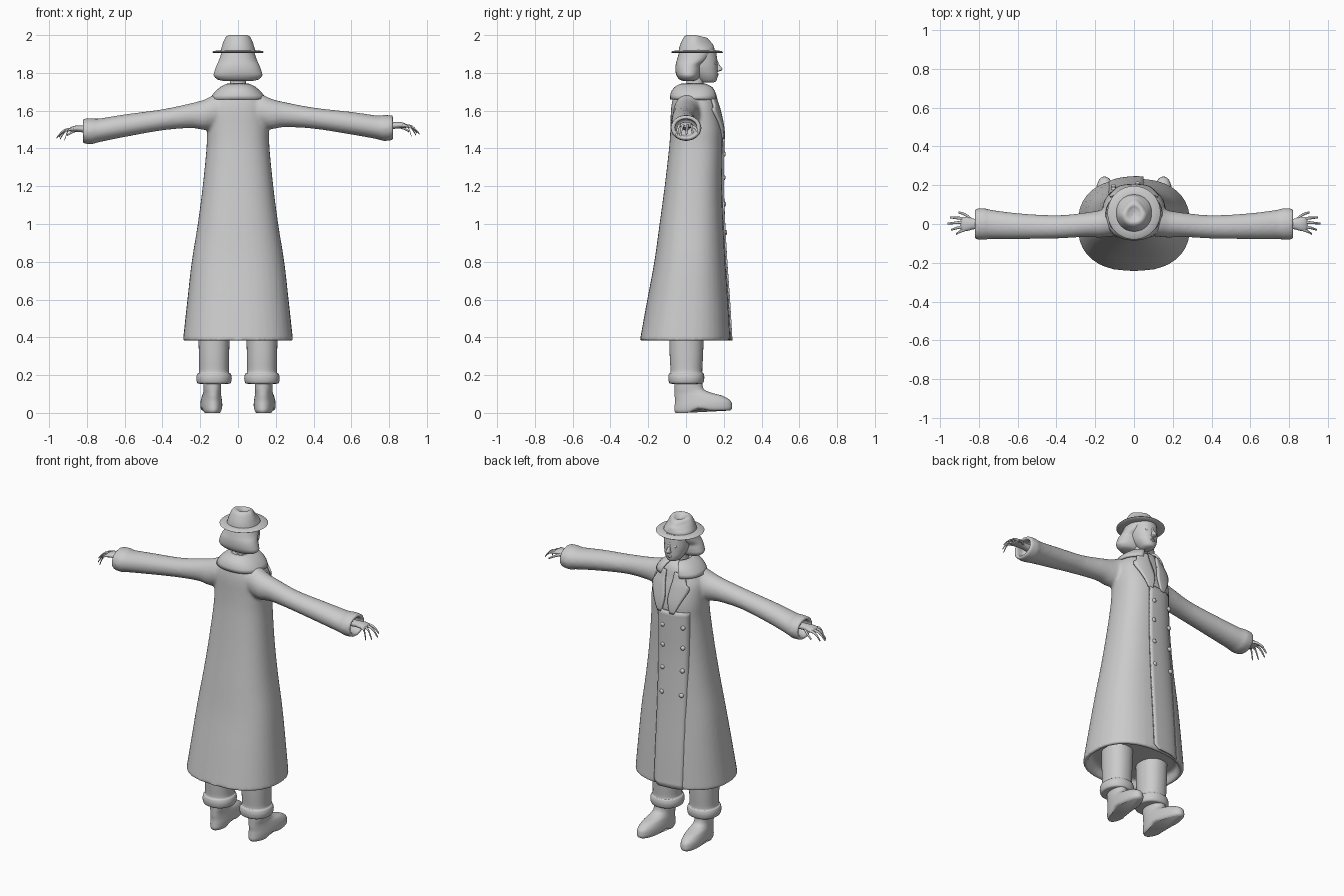
import bpy
import math
from mathutils import Vector

if "Cube" in bpy.data.objects:
    bpy.data.objects.remove(bpy.data.objects["Cube"])

grey = bpy.data.materials.new("plain_grey")
grey.use_nodes = True
grey.diffuse_color = (0.6, 0.6, 0.6, 1)
grey.node_tree.nodes["Principled BSDF"].inputs["Base Color"].default_value = (0.6, 0.6, 0.6, 1)


def finish(name, verts, faces, angle=50):
    mesh = bpy.data.meshes.new(name)
    mesh.from_pydata([tuple(v) for v in verts], [], faces)
    mesh.materials.append(grey)
    obj = bpy.data.objects.new(name, mesh)
    bpy.context.collection.objects.link(obj)
    bpy.ops.object.select_all(action="DESELECT")
    obj.select_set(True)
    bpy.context.view_layer.objects.active = obj
    bpy.ops.object.mode_set(mode="EDIT")
    bpy.ops.mesh.select_all(action="SELECT")
    bpy.ops.mesh.normals_make_consistent(inside=False)
    bpy.ops.object.mode_set(mode="OBJECT")
    bpy.ops.object.shade_smooth_by_angle(angle=math.radians(angle))
    return obj


def loft(name, *tubes, angle=50):
    """Skin each tube (a list of rings) and cap its ends."""
    verts, faces = [], []
    for rings in tubes:
        base, n = len(verts), len(rings[0])
        verts += [p for ring in rings for p in ring]
        for r in range(len(rings) - 1):
            a = base + r * n
            faces += [(a + i, a + (i + 1) % n, a + n + (i + 1) % n, a + n + i) for i in range(n)]
        faces.append(tuple(range(base + n - 1, base - 1, -1)))
        last = base + (len(rings) - 1) * n
        faces.append(tuple(range(last, last + n)))
    return finish(name, verts, faces, angle)


def sheet(name, grid, thickness):
    n = len(grid[0])
    faces = [(r * n + i, r * n + i + 1, (r + 1) * n + i + 1, (r + 1) * n + i)
             for r in range(len(grid) - 1) for i in range(n - 1)]
    obj = finish(name, [p for row in grid for p in row], faces)
    mod = obj.modifiers.new("thickness", "SOLIDIFY")
    mod.thickness, mod.offset = thickness, 0
    return obj


def refine(rows, k=5):
    """Catmull-Rom through rows of numbers."""
    out = []
    for i in range(len(rows) - 1):
        quad = [rows[max(i - 1, 0)], rows[i], rows[i + 1], rows[min(i + 2, len(rows) - 1)]]
        for s in range(k):
            t = s / k
            out.append([b + t / 2 * (c - a + t * (2 * a - 5 * b + 4 * c - d + t * (3 * (b - c) + d - a)))
                        for a, b, c, d in zip(*quad)])
    return out + [list(rows[-1])]


def power(v, p):
    return math.copysign(abs(v) ** (2 / p), v)


def level(z, hx, back, front, cx=0, p=2.2, n=40):
    """Horizontal rounded ring from back to front."""
    yc, ry = (back + front) / 2, (front - back) / 2
    turns = [2 * math.pi * i / n for i in range(n)]
    return [Vector((cx + hx * power(math.cos(a), p), yc + ry * power(math.sin(a), p), z)) for a in turns]


def upright(x, y, z, ry, rz, n=28):
    """Ring across an arm."""
    turns = [2 * math.pi * i / n for i in range(n)]
    return [Vector((x, y + ry * math.cos(a), z + rz * math.sin(a))) for a in turns]


# Coat body: height, half width, back, front
COAT = refine([(.38, .292, -.245, .235), (.6, .268, -.205, .222), (.8, .245, -.168, .208),
               (1, .213, -.14, .197), (1.2, .187, -.113, .19), (1.4, .167, -.09, .192),
               (1.5, .165, -.083, .192), (1.6, .16, -.08, .172), (1.65, .14, -.073, .157),
               (1.69, .11, -.063, .147), (1.72, .078, -.045, .13), (1.738, .052, -.02, .1)])


def coat_at(z):
    for a, b in zip(COAT, COAT[1:]):
        if z <= b[0]:
            t = (z - a[0]) / (b[0] - a[0])
            return [u + (v - u) * t for u, v in zip(a, b)]
    return COAT[-1]


def coat_front(x, z):
    _, hx, back, front = coat_at(z)
    yc = (back + front) / 2
    return yc + (front - yc) * max(0, 1 - abs(x / hx) ** 2.4) ** (1 / 2.4)


lining = [level(.43, .25, -.2, .19, p=2.4), level(.38, .27, -.222, .212, p=2.4)]
body = lining + [level(*row, p=2.4) for row in COAT]

# Sleeves: distance along x, centre y and z, radii; the last rings turn into the cuff
SLEEVE = refine([(.04, .02, 1.6, .075, .085), (.12, .01, 1.595, .075, .09), (.18, 0, 1.58, .07, .08),
                 (.25, -.004, 1.576, .063, .066), (.4, -.015, 1.556, .06, .056),
                 (.6, -.011, 1.527, .067, .06), (.74, -.002, 1.503, .076, .063),
                 (.77, 0, 1.5, .082, .069), (.82, 0, 1.5, .08, .066)])
MOUTH = [(.825, 0, 1.5, .06, .047), (.76, 0, 1.505, .056, .043)]


def tilt(side, x):
    return side * .011 * x


def sleeve(side):
    return [upright(side * x, y, z + tilt(side, x), ry, rz) for x, y, z, ry, rz in SLEEVE + MOUTH]


coat = loft("coat", body, sleeve(1), sleeve(-1))
merge = coat.modifiers.new("merge", "REMESH")
merge.mode, merge.voxel_size, merge.use_smooth_shade = "VOXEL", .009, True
soft = coat.modifiers.new("soften", "SMOOTH")
soft.factor, soft.iterations = .5, 8

# Overlapping front flap with its free edge beside the middle
flap = []
for i in range(41):
    z = .383 + i * .027
    edge = .05 - (.03 if i == 0 else 0)
    columns = [-.13 + (edge + .13) * j / 8 for j in range(9)]
    flap.append([Vector((x, coat_front(x, z) - .006 + .014 * (j / 8) ** .5, z)) for j, x in enumerate(columns)])
sheet("front_flap", flap, .009)

# Two columns of buttons
for x in (.02, -.105):
    for z in (1.37, 1.245, 1.105, .955):
        y = coat_front(x, z)
        dome = [(.004, .013), (.014, .013), (.019, .007)]
        rings = [[Vector((x + r * math.cos(a * math.pi / 6), y + d, z + r * math.sin(a * math.pi / 6)))
                  for a in range(12)] for d, r in dome]
        loft("button", rings)

# Lapels and turned-down collar
for side in (1, -1):
    rows = refine([(1.69, .03, .09), (1.63, .025, .105), (1.6, .02, .125), (1.53, .012, .095), (1.45, .03, .055)], 4)
    grid = [[Vector((side * x, coat_front(x, z) + .007, z)) for x in [a + (b - a) * j / 6 for j in range(7)]]
            for z, a, b in rows]
    sheet("lapel", grid, .012)
collar = []
for z, grow in ((1.66, .008), (1.68, .012), (1.7, .014), (1.72, .013), (1.734, .008), (1.738, 0)):
    _, hx, back, front = coat_at(z)
    ring = level(z, hx + grow, back - grow, front + grow, p=2.3, n=48)
    collar.append([ring[(15 + i) % 48] for i in range(43)])
sheet("collar", collar, .012)

# Neck, head and face
loft("neck", [level(*r) for r in ((1.69, .05, -.005, .1), (1.73, .042, 0, .09), (1.8, .042, .01, .1))])
HEAD = refine([(1.748, .018, .09, .14), (1.757, .036, .07, .16), (1.785, .055, .04, .167),
               (1.815, .066, .01, .167), (1.85, .072, -.01, .166), (1.92, .072, -.02, .16)])
loft("head", [level(*r) for r in HEAD])
loft("nose", [level(*r, n=16) for r in refine([(1.806, .006, .15, .17), (1.813, .015, .15, .188),
                                               (1.822, .012, .15, .192), (1.845, .007, .15, .176),
                                               (1.87, .008, .15, .166)], 3)])
loft("lips", [level(*r, n=16) for r in refine([(1.779, .008, .14, .166), (1.785, .02, .13, .173),
                                               (1.789, .022, .13, .169), (1.793, .019, .13, .174),
                                               (1.799, .008, .14, .168)], 3)])
for side in (1, -1):
    loft("eye", [level(z, r, .15 - r * .6, .15 + r * .8, side * .03, n=16)
                 for z, r in ((1.841, .004), (1.845, .011), (1.85, .013), (1.855, .011), (1.859, .004))])

# Bobbed hair
HAIR = refine([(1.757, .075, -.015, .04), (1.765, .108, -.035, .062), (1.785, .128, -.05, .075),
               (1.81, .124, -.056, .08), (1.84, .113, -.055, .085), (1.87, .1, -.048, .12), (1.915, .085, -.035, .15)])
loft("hair", [level(*r) for r in HAIR])

# Hat with a pinched crown
loft("hat_brim", [level(*r, p=2, n=48) for r in ((1.905, .1, -.045, .155), (1.905, .13, -.073, .19),
                                                 (1.91, .137, -.08, .196), (1.916, .13, -.073, .19),
                                                 (1.92, .09, -.035, .15))])
crown = [level(*r, p=2.1) for r in refine([(1.91, .094, -.04, .153), (1.94, .086, -.034, .148),
                                           (1.97, .076, -.022, .14), (1.993, .062, -.008, .12),
                                           (2.0, .045, .01, .1), (1.99, .024, .03, .08), (1.982, .006, .045, .06)])]
for ring in crown:
    for p in ring:
        forward = max(0, min(1, (p.y - .05) / .08))
        high = max(0, min(1, (p.z - 1.93) / .05))
        p.x *= 1 - .45 * forward * high
        p.z -= .018 * forward * high
loft("hat_crown", crown, angle=80)


# Hands with curved tapering fingers
def finger(side, points, radius):
    spine = refine(points, 4)
    rings = []
    for i, (x, y, z) in enumerate(spine):
        r = radius * (1 - .5 * i / (len(spine) - 1))
        rings.append(upright(side * x, y, z + tilt(side, x), r, r, 10))
    loft("finger", rings, angle=80)


PALM = refine([(.75, 0, 1.508, .026, .02), (.82, 0, 1.512, .026, .018), (.86, 0, 1.514, .036, .016),
               (.885, 0, 1.511, .036, .012), (.895, 0, 1.508, .028, .006)], 3)
for side in (1, -1):
    loft("palm", [upright(side * x, y, z + tilt(side, x), ry, rz, 20) for x, y, z, ry, rz in PALM])
    for base, tip_x, tip_y, tip_z in ((-.028, .918, -.052, 1.455), (-.01, .943, -.03, 1.458),
                                      (.01, .962, .002, 1.465), (.028, .948, .034, 1.472)):
        finger(side, [(.87, base, 1.512), ((.88 + tip_x) / 2, (base + tip_y) / 2, 1.505), (tip_x, tip_y, tip_z)], .009)
    finger(side, [(.835, .02, 1.51), (.87, .048, 1.5), (.905, .06, 1.48)], .01)

# Trousers with turn-ups
LEG = refine([(.154, .07, -.07, .07), (.158, .088, -.088, .09), (.185, .094, -.094, .097), (.208, .088, -.09, .093),
              (.22, .079, -.082, .086), (.3, .08, -.086, .09), (.45, .083, -.09, .095)], 4)
SHOE = refine([(0, .046, -.055, .232), (.014, .054, -.062, .243), (.04, .057, -.06, .244), (.065, .055, -.058, .235),
               (.09, .05, -.06, .195), (.108, .046, -.06, .13), (.13, .046, -.06, .092), (.18, .048, -.06, .085)], 4)
for side in (1, -1):
    loft("trouser_leg", [level(*r, cx=side * .127) for r in LEG])
    shoe = [level(*r, cx=side * .135) for r in SHOE]
    for ring in shoe:
        for p in ring:
            ahead = max(0, min(1, (p.y - .02) / .03))
            low = max(0, 1 - p.z / .04)
            arch = math.exp(-((p.y - .07) / .035) ** 2)
            p.z += low * (.012 * ahead + .012 * arch)
            p.x += side * .07 * p.y
    loft("shoe", shoe)
